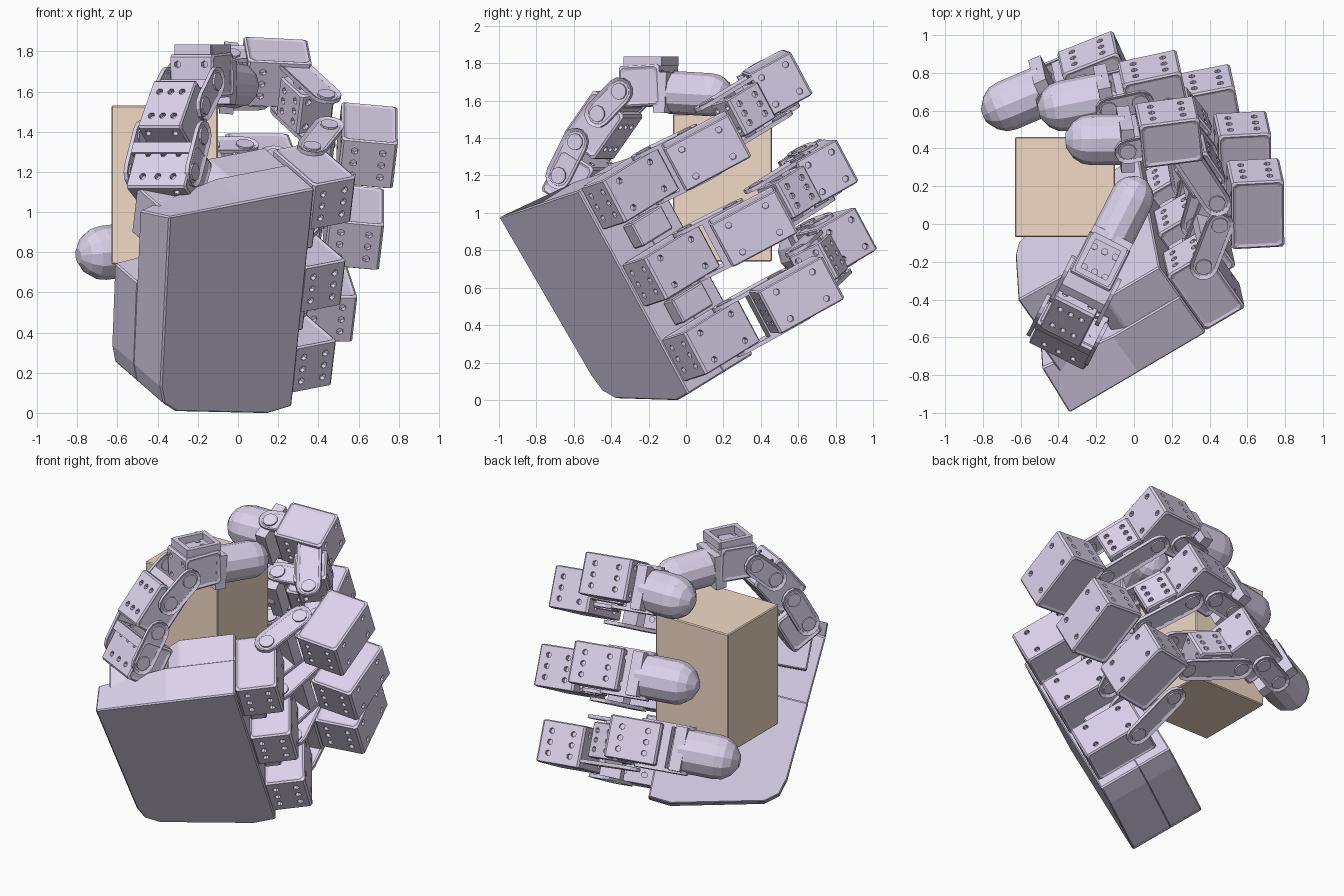
import bpy, bmesh, math
from mathutils import Matrix, Vector

if "Cube" in bpy.data.objects:
    bpy.data.objects.remove(bpy.data.objects["Cube"])


def material(name, col):
    m = bpy.data.materials.new(name)
    m.diffuse_color = (*col, 1)
    m.use_nodes = True
    m.node_tree.nodes["Principled BSDF"].inputs["Base Color"].default_value = m.diffuse_color
    return m


SHELL = material("lavender", (0.72, 0.65, 0.84))
TAN = material("tan", (0.88, 0.70, 0.56))


def frame(x, y, origin=(0, 0, 0)):
    x = Vector(x).normalized()
    y = Vector(y)
    y = (y - x * y.dot(x)).normalized()
    z = x.cross(y)
    return Matrix.Translation(origin) @ Matrix((x, y, z)).transposed().to_4x4()


# hand frame: X across palm to the finger edge, Y out of the palm, Z up the palm
HAND = frame((.85, .5, .165), (-.52, .73, .45))
# thumb frame: X along its reach, Y up, Z sideways
THUMB = frame((.45, .89, 0), (0, 0, 1), (-.08, 0, 0))


def finish(name, bm, M, bevel=0.0, mat=SHELL):
    bmesh.ops.recalc_face_normals(bm, faces=bm.faces)
    bm.transform(M)
    me = bpy.data.meshes.new(name)
    bm.to_mesh(me)
    bm.free()
    ob = bpy.data.objects.new(name, me)
    bpy.context.collection.objects.link(ob)
    me.materials.append(mat)
    if bevel:
        b = ob.modifiers.new("bevel", 'BEVEL')
        b.width, b.segments, b.limit_method = bevel, 1, 'ANGLE'
    return ob


def add_box(bm, c, size, ang=0.0):
    M = (Matrix.Translation(c) @ Matrix.Rotation(ang, 4, 'Z')
         @ Matrix.Diagonal((*size, 1)))
    return bmesh.ops.create_cube(bm, size=1, matrix=M)['verts']


def add_prism(bm, pts, lo, hi, axis='Z', pocket=None):
    put = (lambda p, d: (p[0], p[1], d)) if axis == 'Z' else (lambda p, d: (p[0], d, p[1]))
    a = [bm.verts.new(put(p, lo)) for p in pts]
    b = [bm.verts.new(put(p, hi)) for p in pts]
    n = len(pts)
    faces = [bm.faces.new(a[::-1]), bm.faces.new(b)]
    for i in range(n):
        faces.append(bm.faces.new((a[i], a[(i + 1) % n], b[(i + 1) % n], b[i])))
    bmesh.ops.recalc_face_normals(bm, faces=faces)
    if pocket:
        bmesh.ops.inset_individual(bm, faces=faces[:2], thickness=pocket, depth=-.012)


def stadium(a, b, r, n=7):
    t = math.atan2(b[1] - a[1], b[0] - a[0])
    pts = []
    for c, s in ((b, t - math.pi / 2), (a, t + math.pi / 2)):
        pts += [(c[0] + r * math.cos(s + math.pi * i / (n - 1)),
                 c[1] + r * math.sin(s + math.pi * i / (n - 1))) for i in range(n)]
    return pts


def motor(name, M, c, size, ang=0.0):
    """Servo block: recessed cheeks and a pattern of bolt holes in the ends."""
    bm = bmesh.new()
    add_box(bm, c, size, ang)
    bm.normal_update()
    cheeks = [f for f in bm.faces if abs(f.normal.z) > .9]
    bmesh.ops.inset_individual(bm, faces=cheeks, thickness=.035, depth=-.012)
    ob = finish(name, bm, M, .012)
    cut = bmesh.new()
    R = Matrix.Translation(c) @ Matrix.Rotation(ang, 4, 'Z')
    spots = [(s * size[0] / 2, y * size[1], z * size[2], 'Y')
             for s in (-1, 1) for y in (-.28, .28) for z in (-.3, .3)]
    spots += [(x * size[0], s * size[1] / 2, z * size[2], 'X')
              for s in (-1, 1) for x in (-.25, .25) for z in (-.25, 0, .25)]
    for x, y, z, ax in spots:
        bmesh.ops.create_cone(cut, cap_ends=True, segments=6, radius1=.018, radius2=.018,
                              depth=.05, matrix=R @ Matrix.Translation((x, y, z))
                              @ Matrix.Rotation(math.pi / 2, 4, ax))
    cutter = finish(name + "_hole_cutter", cut, M)
    cutter.hide_render = True
    cutter.hide_set(True)
    mod = ob.modifiers.new("holes", 'BOOLEAN')
    mod.object, mod.operation, mod.solver = cutter, 'DIFFERENCE', 'EXACT'


def bracket(name, M, a, b, z, half=.125, r=.075):
    """U bracket: two slotted cheek plates, flat horn discs and a cross web."""
    bm = bmesh.new()
    for s in (-1, 1):
        lo, hi = sorted((z + s * half, z + s * (half + .022)))
        add_prism(bm, stadium(a, b, r), lo, hi, pocket=.02)
        for p in (a, b):
            bmesh.ops.create_cone(bm, cap_ends=True, segments=10, radius1=.045,
                                  radius2=.045, depth=.02,
                                  matrix=Matrix.Translation((*p, z + s * (half + .012))))
    ang = math.atan2(b[1] - a[1], b[0] - a[0])
    mid = ((a[0] + b[0]) / 2, (a[1] + b[1]) / 2, z)
    add_box(bm, mid, (.06, r * 1.8, half * 2 + .02), ang)
    finish(name, bm, M)


def fingertip(name, M, a, b, r):
    """Rounded pad lofted from rings, plus a square collar."""
    a, b = Vector(a), Vector(b)
    d = b - a
    L = d.length
    R = Matrix.Translation(a) @ d.to_track_quat('Z', 'Y').to_matrix().to_4x4()
    bm = bmesh.new()
    prev, n = None, 12
    for t, k in ((0, 1), (L - r, 1), (L - .62 * r, .93), (L - .28 * r, .7), (L, .28)):
        ring = [bm.verts.new(R @ Vector((r * k * math.cos(i * math.tau / n),
                                         r * k * math.sin(i * math.tau / n), t)))
                for i in range(n)]
        if prev:
            for i in range(n):
                bm.faces.new((prev[i], prev[(i + 1) % n], ring[(i + 1) % n], ring[i]))
        else:
            bm.faces.new(ring[::-1])
        prev = ring
    bm.faces.new(prev)
    add_box(bm, a, (.07, r * 1.9, r * 2), math.atan2(d.y, d.x))
    finish(name, bm, M)


# held box
bm = bmesh.new()
add_box(bm, (-.365, .195, 1.135), (.53, .53, .79))
finish("held_box", bm, Matrix(), .006, TAN)

# palm: back slab with sloping top corner, and the thicker body in front of it
low = [(.24, .05), (.1, .035), (-.45, .15), (-.53, .21), (-.56, .31)]
bm = bmesh.new()
add_prism(bm, [(-.63, 1.29), (-.2, 1.29), (.22, 1.29)] + low, -.115, .15, 'Y')
for v in bm.verts:
    if v.co.y > .1 and v.co.x < -.6:
        v.co.z -= .1
finish("palm_back", bm, HAND, .008)
bm = bmesh.new()
add_prism(bm, [(-.6, .78), (-.28, .8), (-.2, 1.22), (-.12, 1.28), (.22, 1.28)] + low,
          .14, .36, 'Y')
finish("palm_body", bm, HAND, .008)
# spacers between the finger bases
bm = bmesh.new()
for z in (.935, .47):
    add_box(bm, (.29, .12, z), (.1, .22, .14))
finish("base_spacers", bm, HAND, .008)

# fingers: base / distal / tip heights, link motor and its tilt, distal motor, tip start, tip end
fingers = [
    ("upper", 1.17, 1.28, 1.22, (.82, .345), -31, (.68, 1.02), (.46, 1.1), (.19, 1.26)),
    ("middle", .70, .745, .73, (.82, .38), -31, (.65, 1.02), (.41, 1.11), (.07, 1.24)),
    ("lower", .245, .345, .335, (.74, .47), -22, (.37, 1.07), (.10, 1.13), (-.26, 1.18)),
]
for nm, w0, w1, wt, lk, tilt, ds, t0, t1 in fingers:
    nm += "_finger"
    wm = w0 + (w1 - w0) * .7
    wl = w0 + (w1 - w0) * .15
    # base
    motor(nm + "_base_motor", HAND, (.35, .1, w0), (.25, .4, .27))
    bracket(nm + "_base_bracket", HAND, (.42, .24), (lk[0] - .2, lk[1] + .06), w0)
    # link
    motor(nm + "_link_motor", HAND, (*lk, wl), (.28, .40, .27), math.radians(tilt))
    k0 = (lk[0] - .13, lk[1] + .22)
    k1 = (ds[0] + .02, ds[1] - .1)
    ang = math.atan2(k1[1] - k0[1], k1[0] - k0[0])
    mid = ((k0[0] + k1[0]) / 2, (k0[1] + k1[1]) / 2, wm)
    motor(nm + "_knuckle_block", HAND, mid, (.22, .2, .23), ang)
    bracket(nm + "_knuckle_bracket", HAND, k0, k1, wm)
    # distal
    ta = math.atan2(t1[1] - ds[1], t1[0] - ds[0])
    motor(nm + "_distal_motor", HAND, (*ds, w1), (.32, .26, .27), ta)
    bracket(nm + "_distal_bracket", HAND, (ds[0] - .08, ds[1] + .03), t0, (w1 + wt) / 2, .125, .07)
    fingertip(nm + "_tip", HAND, (*t0, (w1 + wt) / 2), (*t1, wt), .135)

# thumb
bm = bmesh.new()
add_box(bm, (-.42, .2, 1.1), (.27, .22, .26))
finish("thumb_mount", bm, HAND, .008)
motor("thumb_base_motor", THUMB, (-.62, 1.18, .02), (.26, .22, .34), math.radians(60))
bracket("thumb_base_bracket", THUMB, (-.67, 1.2), (-.57, 1.38), .01, .16)
motor("thumb_link_motor", THUMB, (-.50, 1.47, -.01), (.30, .23, .25), math.radians(52))
bracket("thumb_link_bracket", THUMB, (-.46, 1.53), (-.33, 1.65), 0)
motor("thumb_distal_motor", THUMB, (-.22, 1.68, 0), (.24, .22, .25), math.radians(3))
# slotted top plate on the thumb
bm = bmesh.new()
for x, sx, z, sz in ((-.31, .03, 0, .2), (-.11, .03, 0, .2), (-.21, .2, .09, .03), (-.21, .2, -.09, .03)):
    add_box(bm, (x, 1.81, z), (sx, .05, sz))
finish("thumb_top_frame", bm, THUMB)
fingertip("thumb_tip", THUMB, (-.1, 1.645, 0), (.27, 1.625, 0), .115)
